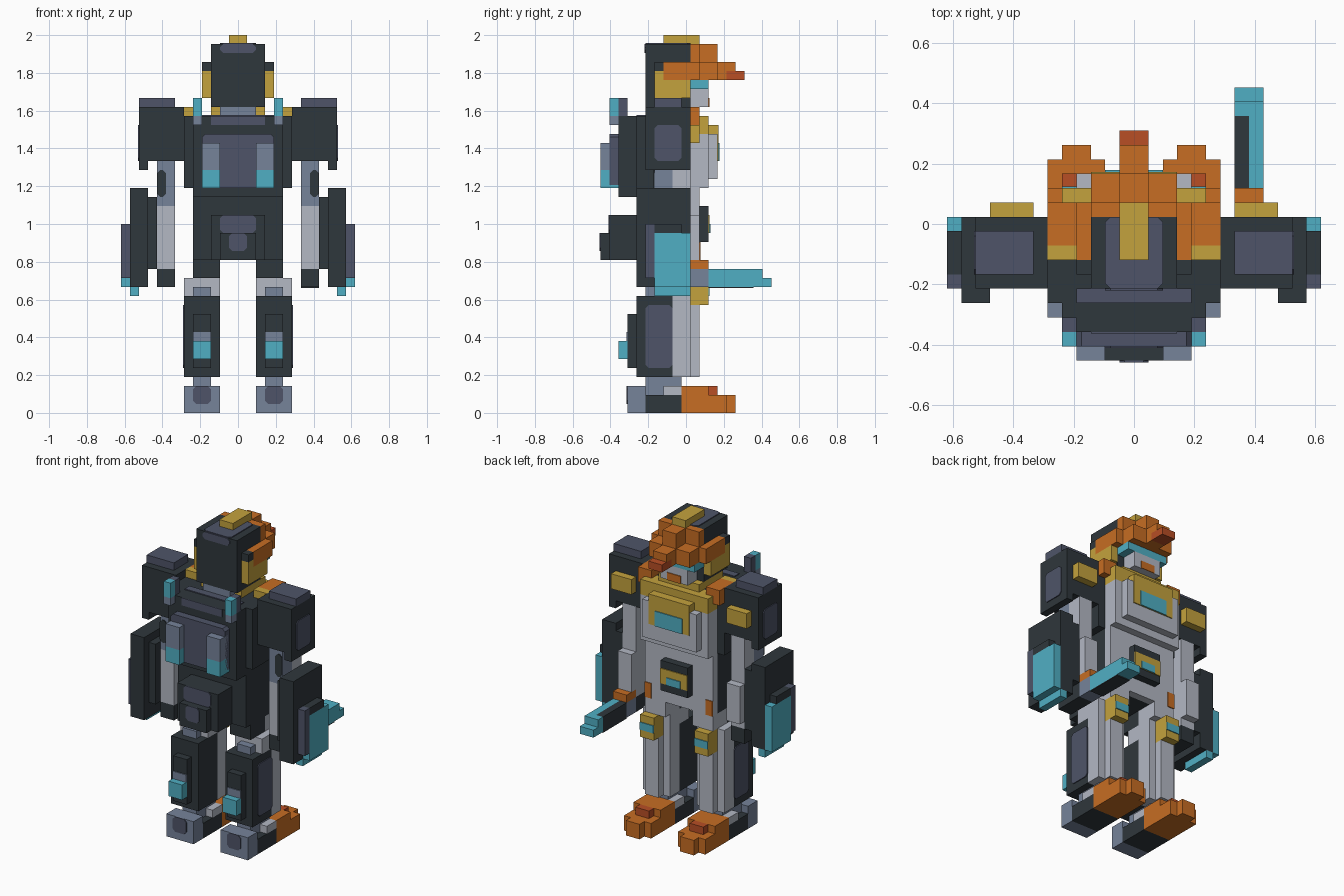
import bpy
import bmesh

cube = bpy.data.objects.get("Cube")
if cube:
    bpy.data.objects.remove(cube, do_unlink=True)

UNIT = 1 / 21      # edge of one block
THIN = 0.12        # thickness of painted plates, in blocks


def linear(c):
    return c / 12.92 if c <= 0.04045 else ((c + 0.055) / 1.055) ** 2.4


def material(name, code):
    rgb = [linear(int(code[i:i + 2], 16) / 255) for i in (0, 2, 4)]
    mat = bpy.data.materials.new(name)
    mat.use_nodes = True
    mat.diffuse_color = (*rgb, 1)
    mat.node_tree.nodes["Principled BSDF"].inputs["Base Color"].default_value = (*rgb, 1)
    return mat


DARK = material("charcoal", "2f373c")
SLATE = material("dark slate", "4e5468")
STEEL = material("steel blue", "76839a")
GREY = material("light grey", "b3b8c4")
GOLD = material("gold", "c4a23d")
ORANGE = material("orange", "c76d23")
RED = material("rust red", "b84e25")
CYAN = material("cyan", "50afc4")


def box(name, mat, xs, ys, zs, chamfer=None):
    """Block between grid lines; chamfer names the axis whose edges are cut."""
    bm = bmesh.new()
    bmesh.ops.create_cube(bm, size=1)
    for v in bm.verts:
        for axis, (a, b) in enumerate((xs, ys, zs)):
            v.co[axis] = a if v.co[axis] < 0 else b
        v.co.y += 0.5
        v.co *= UNIT
    if chamfer is not None:
        edges = [e for e in bm.edges
                 if abs((e.verts[0].co - e.verts[1].co).normalized()[chamfer]) > 0.9]
        bmesh.ops.bevel(bm, geom=edges, offset=0.35 * UNIT, segments=1, affect='EDGES')
    mesh = bpy.data.meshes.new(name)
    bm.to_mesh(mesh)
    bm.free()
    mesh.materials.append(mat)
    obj = bpy.data.objects.new(name, mesh)
    bpy.context.collection.objects.link(obj)


def mid(name, mat, half, ys, zs, chamfer=None):
    box(name, mat, (-half, half), ys, zs, chamfer)


def pair(name, mat, xs, ys, zs, chamfer=None):
    box("left_" + name, mat, xs, ys, zs, chamfer)
    box("right_" + name, mat, (-xs[1], -xs[0]), ys, zs, chamfer)


# Feet
pair("heel", STEEL, (2, 6), (-7, -5), (0, 3))
pair("heel_patch", SLATE, (3, 5), (-7 - THIN, -7), (1, 3), 1)
pair("sole", DARK, (2, 6), (-5, -1), (0, 2))
pair("foot_bridge", GREY, (2, 6), (-3, -1), (2, 3))
pair("foot", ORANGE, (2, 6), (-1, 4), (0, 2))
pair("instep", ORANGE, (2, 6), (-1, 2), (2, 3))
pair("toe", ORANGE, (3, 5), (4, 5), (0, 2))
pair("toe_crest", RED, (3, 5), (2, 3), (2, 3))
pair("ankle", STEEL, (3, 5), (-5, -1), (2, 4))

# Shins and knees
pair("calf", DARK, (2, 6), (-6, -2), (4, 13))
pair("calf_patch", SLATE, (6, 6 + THIN), (-5, -2), (5, 12), 0)
pair("shin", GREY, (2, 6), (-2, 0), (4, 13))
pair("shin_guard", GREY, (3, 5), (0, 1), (4, 12))
pair("calf_pack", DARK, (3, 5), (-7, -6), (5, 11))
pair("calf_vent", STEEL, (3, 5), (-7 - THIN, -7), (8, 9))
pair("calf_jet", CYAN, (3, 5), (-8, -7), (6, 8))
pair("knee", GREY, (2, 6), (-4, 0), (13, 15))
pair("knee_joint", STEEL, (3, 5), (-5, -4), (13, 14))
pair("knee_pad", GOLD, (3, 5), (0, 2), (12, 15))
pair("knee_light", CYAN, (3, 5), (2, 2 + THIN), (13, 14))

# Thighs, hips and belt
pair("thigh_back", DARK, (2, 5), (-5, -2), (15, 17))
pair("thigh_front", GREY, (2, 5), (-2, 1), (15, 17))
mid("pelvis", DARK, 5, (-6, 0), (17, 25))
mid("belly", GREY, 5, (0, 1), (17, 25))
pair("hip_mark", ORANGE, (4, 5), (1, 1 + THIN), (17, 19))
mid("buckle", DARK, 2, (1, 2), (19, 23))
mid("buckle_plate", GOLD, 2, (2, 2 + THIN), (20, 22))
mid("buckle_light", CYAN, 1, (2 + THIN, 2 + 2 * THIN), (20, 21))
mid("rear_pod", DARK, 3, (-9, -6), (17, 22))
mid("rear_pod_top", SLATE, 2, (-9 - THIN, -9), (20, 22), 1)
mid("rear_pod_cap", DARK, 2, (-10, -9), (17, 20))
mid("rear_pod_patch", SLATE, 1, (-10 - THIN, -10), (18, 20), 1)

# Torso
mid("torso", DARK, 6, (-6, 0), (25, 33))
mid("chest", GREY, 5, (0, 2), (25, 31))
mid("chest_band", GOLD, 5, (0, 2), (31, 33))
mid("chest_plate", GREY, 4, (2, 3), (26, 31))
mid("chest_ridge", GOLD, 3, (2, 3), (31, 32))
mid("chest_frame", GOLD, 3, (3, 3 + THIN), (28, 32))
mid("chest_screen", CYAN, 2, (3 + THIN, 3 + 2 * THIN), (28, 30))
mid("collar", GOLD, 3, (-4, 1), (33, 34))
mid("collar_back", STEEL, 2, (-5, -4), (33, 34))
mid("nape_patch", SLATE, 4, (-6, -5), (33, 33 + THIN))
pair("strap", ORANGE, (4, 6), (-2, 1), (33, 34))
pair("strap_front", ORANGE, (5, 6), (0, 1), (32, 33))
pair("strap_clip", GOLD, (4, 6), (-3, -2), (33, 34))

# Backpack
mid("backpack", DARK, 5, (-8, -6), (24, 33))
mid("backpack_panel", SLATE, 4, (-9, -8), (25, 31), 1)
mid("backpack_top", SLATE, 3, (-8 - THIN, -8), (32, 33))
pair("thruster", STEEL, (2, 4), (-10, -8), (27, 30))
pair("thruster_jet", CYAN, (2, 4), (-10, -8), (25, 27))
pair("fin", SLATE, (4, 5), (-8, -7), (33, 35))
pair("fin_base", STEEL, (4, 5), (-9, -8), (32, 33))
pair("fin_light", CYAN, (4, 5), (-9, -8), (33, 35))

# Shoulders
pair("shoulder", DARK, (6, 10), (-5, 0), (28, 34))
pair("shoulder_plate", DARK, (10, 11), (-5, 0), (27, 34))
pair("shoulder_patch", SLATE, (11, 11 + THIN), (-4, -1), (28, 32), 0)
pair("shoulder_cap", SLATE, (7, 11), (-4, -1), (34, 35))
pair("shoulder_badge", GOLD, (7, 10), (0, 1), (30, 32))

# Arms and hands
pair("upper_arm_back", STEEL, (7, 9), (-4, -2), (23, 28))
pair("upper_arm_front", GREY, (7, 9), (-2, 0), (23, 28))
pair("elbow_patch", DARK, (8, 9), (-4 - THIN, -4), (24, 27), 1)
pair("forearm", GREY, (7, 9), (-4, 0), (16, 23))
pair("wrist_guard", GREY, (7, 9), (0, 1), (17, 22))
pair("hand", DARK, (7, 9), (-4, 0), (14, 16))

# Forearm shields
pair("shield_mount", DARK, (9, 10), (-5, 0), (16, 24))
pair("shield", DARK, (10, 12), (-6, 0), (14, 25))
pair("shield_edge", SLATE, (12, 13), (-5, -4), (15, 21))
pair("shield_top", DARK, (12, 13), (-4, -1), (20, 21))
pair("shield_light", CYAN, (12, 13), (-4, 0), (14, 20))
pair("shield_jet", CYAN, (11, 12), (-4, 0), (13, 14))

# Sword in the hand on the +x side
box("sword_grip", STEEL, (7, 9), (0, 2), (14, 16))
box("sword_guard", ORANGE, (7, 9), (0, 2), (16, 17))
box("sword_spine", DARK, (7, 8), (2, 7), (14, 16))
box("sword_edge", CYAN, (8, 9), (2, 8), (14, 16))
box("sword_tip", CYAN, (7, 8), (7, 8), (14, 16))
box("sword_point", CYAN, (7, 9), (8, 9), (14, 15))
box("sword_underside", DARK, (7, 9), (2, 7), (14 - THIN, 14))

# Head
mid("head", DARK, 3, (-5, 0), (34, 41))
mid("head_patch", SLATE, 2, (-5 - THIN, -5), (40, 41), 1)
mid("head_top", SLATE, 2, (-5, 0), (41, 41 + THIN), 2)
mid("crest", GOLD, 1, (-3, 1), (41, 42))
mid("face", GREY, 2, (0, 2), (34, 36))
mid("mouth", ORANGE, 1, (2, 2 + THIN), (34, 35))
mid("visor", CYAN, 3, (0, 2), (36, 37))
mid("brow_back", ORANGE, 3, (0, 1), (37, 41))
mid("brow", ORANGE, 3, (1, 3), (37, 39))
mid("brow_crest", ORANGE, 1, (1, 3), (39, 41))
mid("beak_root", ORANGE, 1, (3, 4), (37, 39))
mid("beak_top", ORANGE, 1, (4, 5), (38, 39))
mid("beak_tip", RED, 1, (4, 6), (37, 38))
pair("ear", GOLD, (3, 4), (-4, 0), (35, 37))
pair("ear_back", GOLD, (3, 4), (-4, -3), (37, 38))
pair("ear_top", DARK, (3, 4), (-4, -3), (38, 39))
pair("ear_wing", ORANGE, (3, 4), (-3, 1), (37, 39))
